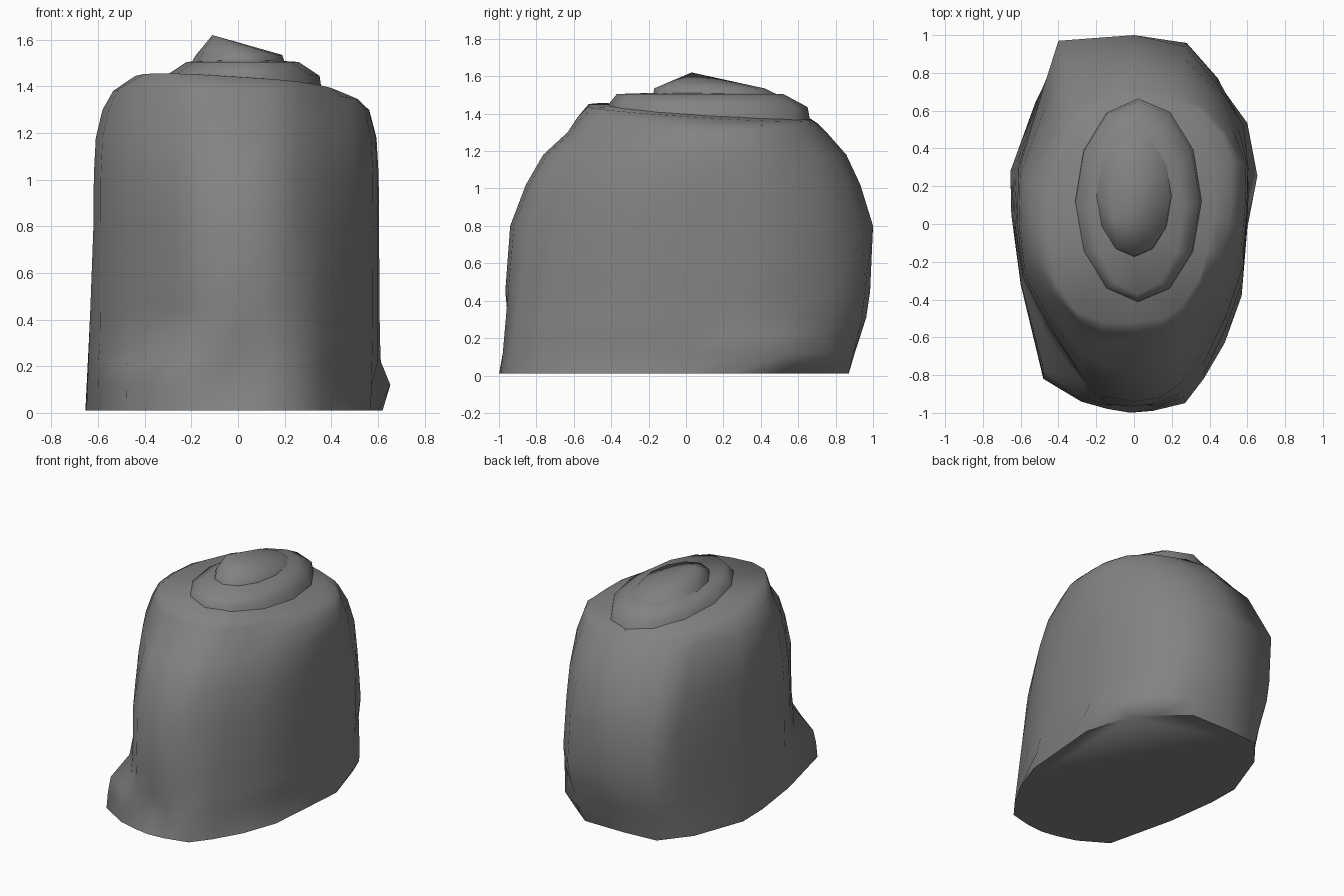
import bpy, bmesh, math

if "Cube" in bpy.data.objects:
    bpy.data.objects.remove(bpy.data.objects["Cube"])

stone = bpy.data.materials.new("dark_stone")
stone.diffuse_color = (.225, .225, .225, 1)
stone.use_nodes = True
stone.node_tree.nodes["Principled BSDF"].inputs["Base Color"].default_value = stone.diffuse_color


def loft(name, rings, apex, angle):
    """Skin closed rings of 3D points from bottom to top, closing at an apex."""
    bm = bmesh.new()
    loops = [[bm.verts.new(p) for p in ring] for ring in rings]
    n = len(loops[0])
    for a, b in zip(loops, loops[1:]):
        for i in range(n):
            j = (i + 1) % n
            bm.faces.new((a[i], a[j], b[j], b[i]))
    bm.faces.new(loops[0][::-1])
    tip = bm.verts.new(apex)
    for i in range(n):
        bm.faces.new((loops[-1][i], loops[-1][(i + 1) % n], tip))
    bmesh.ops.recalc_face_normals(bm, faces=bm.faces)
    mesh = bpy.data.meshes.new(name)
    bm.to_mesh(mesh)
    bm.free()
    mesh.materials.append(stone)
    obj = bpy.data.objects.new(name, mesh)
    bpy.context.collection.objects.link(obj)
    bpy.ops.object.select_all(action='DESELECT')
    obj.select_set(True)
    bpy.context.view_layer.objects.active = obj
    bpy.ops.object.shade_smooth_by_angle(angle=math.radians(angle))
    return obj


def mix(a, b, t):
    return a + (b - a) * t


# main boulder: outlines at the ground, the waist and the shoulder
base = [(-.02, -1.0), (.10, -.99), (.27, -.95), (.37, -.82), (.48, -.63),
        (.57, -.38), (.60, -.02), (.62, .24), (.52, .57), (.39, .72),
        (.20, .87), (-.10, .87), (-.36, .85), (-.52, .65), (-.655, .28),
        (-.65, .05), (-.60, -.32), (-.48, -.82), (-.28, -.94), (-.14, -.98)]
waist = [(0, -.94), (.14, -.92), (.25, -.84), (.36, -.69), (.49, -.48),
         (.58, -.22), (.60, .05), (.605, .30), (.58, .52), (.45, .78),
         (.29, .97), (0, 1.0), (-.40, .97), (-.47, .75), (-.615, .30),
         (-.62, 0), (-.59, -.28), (-.46, -.52), (-.28, -.80), (-.17, -.91)]
shoulder = [(0, -.52), (.16, -.50), (.26, -.43), (.35, -.28), (.40, -.12),
            (.43, .05), (.43, .20), (.42, .33), (.36, .48), (.26, .60),
            (.10, .66), (-.10, .66), (-.25, .60), (-.36, .45), (-.43, .20),
            (-.45, 0), (-.44, -.15), (-.40, -.33), (-.30, -.47), (-.17, -.52)]

# lower half: the sides, the front left toe and the front lobe fade differently
rings = []
for z, t_side, t_toe in ((.01, 0, 0), (.12, .25, .05), (.22, .5, .15),
                         (.31, .72, .8), (.45, .88, .95), (.8, 1, 1)):
    ring = []
    for i, (p, q) in enumerate(zip(base, waist)):
        t = t_side
        if i in (16, 17, 18):
            t = t_toe
        elif i in (19, 0, 1, 2, 3, 14, 15):
            t = z / .8
        ring.append((mix(p[0], q[0], t), mix(p[1], q[1], t), z))
    rings.append(ring)

# bulges and erosion grooves near the foot: (point, ring, dx, dy)
for i, k, dx, dy in ((0, 1, -.02, .07), (0, 2, -.02, .06), (0, 3, -.01, .04),
                     (6, 1, -.03, 0), (4, 1, -.03, .02), (7, 1, .037, 0),
                     (8, 1, .06, -.02), (8, 2, .05, -.01), (9, 1, .03, .03),
                     (10, 5, -.02, -.03), (9, 5, -.01, -.04)):
    x, y, z = rings[k][i]
    rings[k][i] = (x + dx, y + dy, z)

# upper half: back corners taper earlier than the flanks
for z, tx, ty, tilt in ((1.02, .01, .20, 0), (1.18, .06, .42, 0),
                        (1.3, .23, .73, 0), (1.365, .5, .86, .03),
                        (1.41, 1, 1, .06)):
    ring = []
    for i, (p, q) in enumerate(zip(waist, shoulder)):
        u, v = tx, ty
        if i in (8, 9, 10, 12, 13):
            u = max(tx, .6 * ty)
            v = min(1, ty + .12)
        x, y = mix(p[0], q[0], u), mix(p[1], q[1], v)
        ring.append((x, y, z - tilt * (x + y)))
    rings.append(ring)
loft("boulder", rings, (-.05, .1, 1.45), 65)


def oval(x0, x1, y0, y1, z, tilt=0, n=12):
    """Oval ring filling a bounding box, lowered toward the back by tilt."""
    ring = []
    for i in range(n):
        a = 2 * math.pi * i / n
        ring.append(((x0 + x1) / 2 + (x1 - x0) / 2 * math.cos(a),
                     (y0 + y1) / 2 + (y1 - y0) / 2 * math.sin(a),
                     z - tilt * math.sin(a)))
    return ring


# stepped slabs on the summit
loft("lower_slab", [oval(-.32, .37, -.43, .68, 1.30, .02),
                    oval(-.31, .35, -.41, .65, 1.445, .01),
                    oval(-.22, .26, -.37, .52, 1.505)], (0, .1, 1.52), 70)
loft("upper_slab", [oval(-.22, .21, -.18, .55, 1.47),
                    oval(-.18, .19, -.17, .42, 1.535, .0)],
     (-.11, .03, 1.62), 70)
